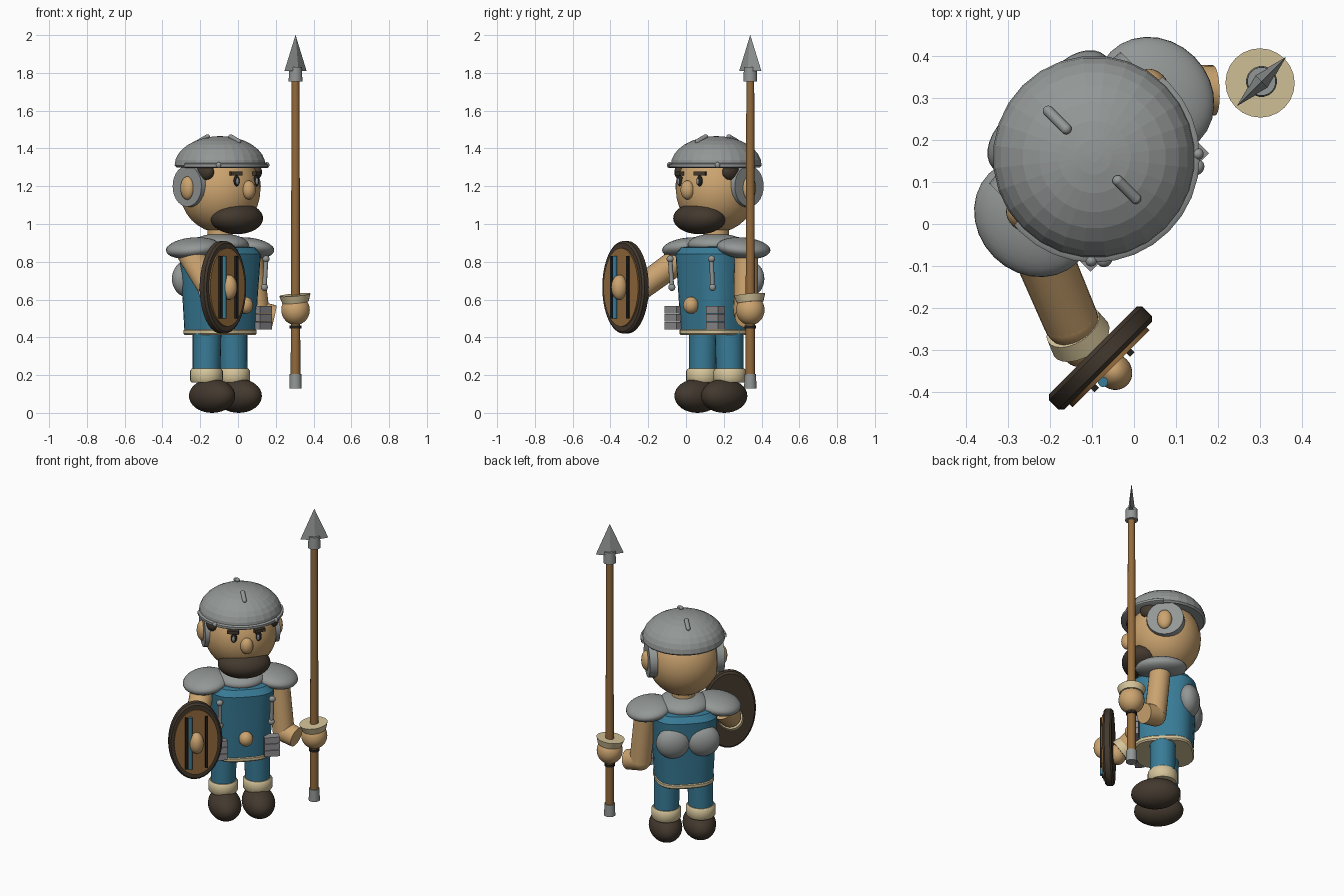
import bpy, bmesh, math
from mathutils import Matrix, Vector

if "Cube" in bpy.data.objects:
    bpy.data.objects.remove(bpy.data.objects["Cube"])

# Figure is modelled facing -y around its own axis, then turned and placed
PLACE = Matrix.Translation((-0.095, 0.16, 0)) @ Matrix.Rotation(math.radians(45), 4, 'Z')


def material(name, rgb):
    m = bpy.data.materials.new(name)
    m.diffuse_color = (*rgb, 1)
    m.use_nodes = True
    m.node_tree.nodes["Principled BSDF"].inputs["Base Color"].default_value = m.diffuse_color
    return m


STEEL = material("steel grey", (0.29, 0.31, 0.30))
SKIN = material("skin tan", (0.60, 0.37, 0.16))
TEAL = material("tunic teal", (0.04, 0.20, 0.31))
DARK = material("dark brown", (0.055, 0.040, 0.027))
WOOD = material("wood brown", (0.29, 0.145, 0.045))
CREAM = material("cream trim", (0.66, 0.55, 0.32))
BLACK = material("black", (0.015, 0.014, 0.012))
PLATE = material("plate grey", (0.27, 0.27, 0.28))


def finish(name, bm, mat, smooth=True, xf=Matrix()):
    me = bpy.data.meshes.new(name)
    bmesh.ops.recalc_face_normals(bm, faces=bm.faces)
    bm.to_mesh(me)
    bm.free()
    me.transform(PLACE @ xf)
    me.materials.append(mat)
    ob = bpy.data.objects.new(name, me)
    bpy.context.collection.objects.link(ob)
    if smooth:
        bpy.ops.object.select_all(action='DESELECT')
        ob.select_set(True)
        bpy.context.view_layer.objects.active = ob
        bpy.ops.object.shade_smooth_by_angle(angle=math.radians(40))
    return ob


def ball(name, loc, rad, mat, tilt=0):
    bm = bmesh.new()
    bmesh.ops.create_uvsphere(bm, u_segments=28, v_segments=16, radius=1)
    xf = Matrix.Translation(loc) @ Matrix.Rotation(tilt, 4, 'Y') @ Matrix.Diagonal((*rad, 1))
    return finish(name, bm, mat, True, xf)


def rod(name, a, b, r1, r2, mat, sides=20):
    a, b = Vector(a), Vector(b)
    d = b - a
    bm = bmesh.new()
    bmesh.ops.create_cone(bm, cap_ends=True, segments=sides, radius1=r1, radius2=r2, depth=d.length)
    xf = Matrix.Translation((a + b) / 2) @ d.to_track_quat('Z', 'Y').to_matrix().to_4x4()
    return finish(name, bm, mat, True, xf)


def box(name, loc, size, mat, turn=0):
    bm = bmesh.new()
    bmesh.ops.create_cube(bm, size=1)
    xf = Matrix.Translation(loc) @ Matrix.Rotation(turn, 4, 'Z') @ Matrix.Diagonal((*size, 1))
    return finish(name, bm, mat, False, xf)


def loft(name, profile, mat, power=2.0, sides=32, smooth=True, xf=Matrix()):
    """Stack of superellipse rings; profile = (half x, half y, z)."""
    bm = bmesh.new()
    rings = []
    for rx, ry, z in profile:
        ring = []
        for i in range(sides):
            t = 2 * math.pi * i / sides
            c, s = math.cos(t), math.sin(t)
            ring.append(bm.verts.new((rx * math.copysign(abs(c) ** (2 / power), c),
                                      ry * math.copysign(abs(s) ** (2 / power), s), z)))
        rings.append(ring)
    for lo, hi in zip(rings, rings[1:]):
        for i in range(sides):
            j = (i + 1) % sides
            bm.faces.new((lo[i], lo[j], hi[j], hi[i]))
    bm.faces.new(rings[0][::-1])
    bm.faces.new(rings[-1])
    return finish(name, bm, mat, smooth, xf)


# Tunic with hem, neck and collar
loft("tunic", [(0.168, 0.168, 0.43), (0.178, 0.178, 0.62), (0.192, 0.192, 0.84),
               (0.165, 0.165, 0.875), (0.08, 0.08, 0.89)], TEAL, 3.0)
loft("tunic_hem", [(0.166, 0.166, 0.412), (0.173, 0.173, 0.42), (0.173, 0.173, 0.437),
                   (0.166, 0.166, 0.445)], CREAM, 3.0)
rod("neck", (0, 0, 0.86), (0, 0, 1.02), 0.068, 0.068, SKIN)
ball("collar", (0, 0, 0.89), (0.152, 0.152, 0.06), STEEL)
ball("belt_buckle", (0, -0.19, 0.57), (0.042, 0.04, 0.045), SKIN)

# Head, beard and nose
ball("head", (0, 0, 1.18), (0.215, 0.215, 0.225), SKIN)
ball("beard", (0, -0.125, 1.03), (0.155, 0.122, 0.084), DARK)
ball("nose", (0, -0.215, 1.18), (0.038, 0.036, 0.05), SKIN)

# Helmet dome, front brim and crest holders
dome = [(0.232, 0.232, 1.30)] + [
    (0.242 * math.cos(a), 0.242 * math.cos(a), 1.31 + 0.155 * math.sin(a))
    for a in [math.radians(d) for d in (0, 11, 22, 33, 45, 57, 69, 80, 87)]]
loft("helmet", dome, STEEL, 2.0, 28, False)
brim = [(0.243, 0.243, 1.297), (0.252, 0.252, 1.303), (0.252, 0.252, 1.317), (0.243, 0.243, 1.323)]
rim = loft("helmet_brim", brim, STEEL, 2.0, 32, True, Matrix())
bm = bmesh.new()
bm.from_mesh(rim.data)
bmesh.ops.bisect_plane(bm, geom=bm.verts[:] + bm.edges[:] + bm.faces[:],
                       plane_co=PLACE @ Vector((0, 0.02, 0)),
                       plane_no=PLACE.to_3x3() @ Vector((0, 1, 0)), clear_outer=True)
bm.to_mesh(rim.data)
bm.free()
for tag, y in (("front", -0.11), ("back", 0.125)):
    out = math.copysign(0.03, y)
    a, b = (0, y - out, 1.462), (0, y + out, 1.437)
    rod("crest_holder_" + tag, a, b, 0.013, 0.013, STEEL, 12)
    for end, p in (("inner", a), ("outer", b)):
        ball(f"crest_holder_{tag}_{end}", p, (0.013, 0.013, 0.013), STEEL)

# Paired parts
for side, s in (("left", 1), ("right", -1)):
    n = side + "_"
    # face
    ball(n + "eye", (s * 0.073, -0.197, 1.228), (0.018, 0.013, 0.029), BLACK)
    ball(n + "eye_glint", (s * 0.073 - 0.004, -0.206, 1.226), (0.009, 0.007, 0.018), PLATE)
    box(n + "brow", (s * 0.078, -0.198, 1.267), (0.066, 0.022, 0.02), DARK, s * 0.35)
    ball(n + "sideburn", (s * 0.18, -0.07, 1.275), (0.034, 0.055, 0.045), DARK)
    # helmet cheek guard, ear and brim stud
    rod(n + "ear_guard", (s * 0.175, 0.025, 1.2), (s * 0.222, 0.025, 1.2), 0.112, 0.108, STEEL, 28)
    ball(n + "ear", (s * 0.222, 0.022, 1.19), (0.032, 0.043, 0.062), SKIN)
    ball(n + "brim_stud", (s * 0.18, -0.17, 1.312), (0.014, 0.014, 0.016), STEEL)
    # armour
    ball(n + "shoulder_pad", (s * 0.205, 0, 0.872), (0.135, 0.15, 0.055), STEEL, s * 0.15)
    ball(n + "back_plate", (s * 0.088, 0.152, 0.71), (0.102, 0.065, 0.098), STEEL)
    top, low = (s * 0.155, -0.19, 0.815), (s * 0.152, -0.18, 0.665)
    rod(n + "chest_strap", low, top, 0.012, 0.012, STEEL, 12)
    ball(n + "strap_top", top, (0.02, 0.018, 0.018), STEEL)
    ball(n + "strap_end", low, (0.019, 0.018, 0.02), STEEL)
    for i in range(3):
        box(f"{n}hip_plate_{i}", (s * 0.155, -0.16, 0.462 + i * 0.042), (0.09, 0.055, 0.039), PLATE)
    # legs
    rod(n + "leg", (s * 0.102, 0, 0.2), (s * 0.097, 0, 0.44), 0.073, 0.076, TEAL, 24)
    loft(n + "boot_cuff", [(0.078, 0.078, 0.16), (0.087, 0.087, 0.172), (0.087, 0.087, 0.222),
                           (0.078, 0.078, 0.234)], CREAM, 2.0, 24, True,
         Matrix.Translation((s * 0.102, 0, 0)))
    ball(n + "boot", (s * 0.1, -0.04, 0.09), (0.096, 0.145, 0.09), DARK)

# Left arm, with a hand closed round the spear
rod("left_upper_arm", (0.25, -0.03, 0.53), (0.225, 0, 0.88), 0.064, 0.062, SKIN, 24)
ball("left_elbow", (0.25, -0.03, 0.53), (0.064, 0.064, 0.064), SKIN)
rod("left_forearm", (0.25, -0.03, 0.53), (0.315, -0.09, 0.51), 0.064, 0.06, SKIN, 24)
SX, SY = 0.41, -0.155
ball("left_hand", (SX, SY, 0.545), (0.076, 0.076, 0.08), SKIN)
rod("left_hand_cuff", (SX, SY, 0.585), (SX - 0.005, SY, 0.625), 0.07, 0.083, CREAM, 24)

# Spear
rod("spear_shaft", (SX, SY, 0.18), (SX, SY, 1.78), 0.026, 0.021, WOOD)
rod("spear_grip_ring", (SX, SY, 0.448), (SX, SY, 0.462), 0.031, 0.031, BLACK)
rod("spear_butt", (SX, SY, 0.13), (SX, SY, 0.205), 0.033, 0.031, STEEL)
rod("spear_socket", (SX, SY, 1.755), (SX, SY, 1.83), 0.037, 0.034, STEEL)
loft("spear_blade", [(0.083, 0.022, 1.81), (0.0006, 0.0006, 2.0)], STEEL, 2.0, 4, False,
     Matrix.Translation((SX, SY, 0)))

# Right arm reaching forward to the shield
rod("right_upper_arm", (-0.22, 0, 0.84), (-0.315, -0.235, 0.67), 0.07, 0.066, SKIN, 24)
ball("right_elbow", (-0.315, -0.235, 0.67), (0.066, 0.066, 0.066), SKIN)
rod("right_cuff", (-0.322, -0.25, 0.655), (-0.33, -0.285, 0.63), 0.07, 0.076, CREAM, 24)
ball("right_hand", (-0.33, -0.3, 0.615), (0.062, 0.05, 0.062), SKIN)

# Oval shield: lofts stand along z, so lay them to face forward
HX, HY, HZ = -0.329, -0.35, 0.665
FACE = Matrix.Translation((HX, HY, HZ)) @ Matrix.Rotation(math.radians(90), 4, 'X')
loft("shield_rim", [(0.148, 0.234, -0.026), (0.158, 0.245, -0.016), (0.158, 0.245, 0.016),
                    (0.148, 0.234, 0.026)], DARK, 2.0, 40, True, FACE)
loft("shield_panel", [(0.13, 0.208, 0.02), (0.13, 0.208, 0.036)], WOOD, 2.0, 40, True, FACE)
for tag, x in (("left", 0.06), ("right", -0.06)):
    box("shield_stripe_" + tag, (HX + x, HY - 0.04, HZ), (0.015, 0.016, 0.33), BLACK)
rod("shield_teal_bar", (HX - 0.036, HY - 0.045, HZ - 0.165),
    (HX - 0.036, HY - 0.045, HZ + 0.165), 0.012, 0.012, TEAL, 12)
ball("shield_boss", (HX, HY - 0.046, HZ), (0.042, 0.045, 0.066), SKIN)
